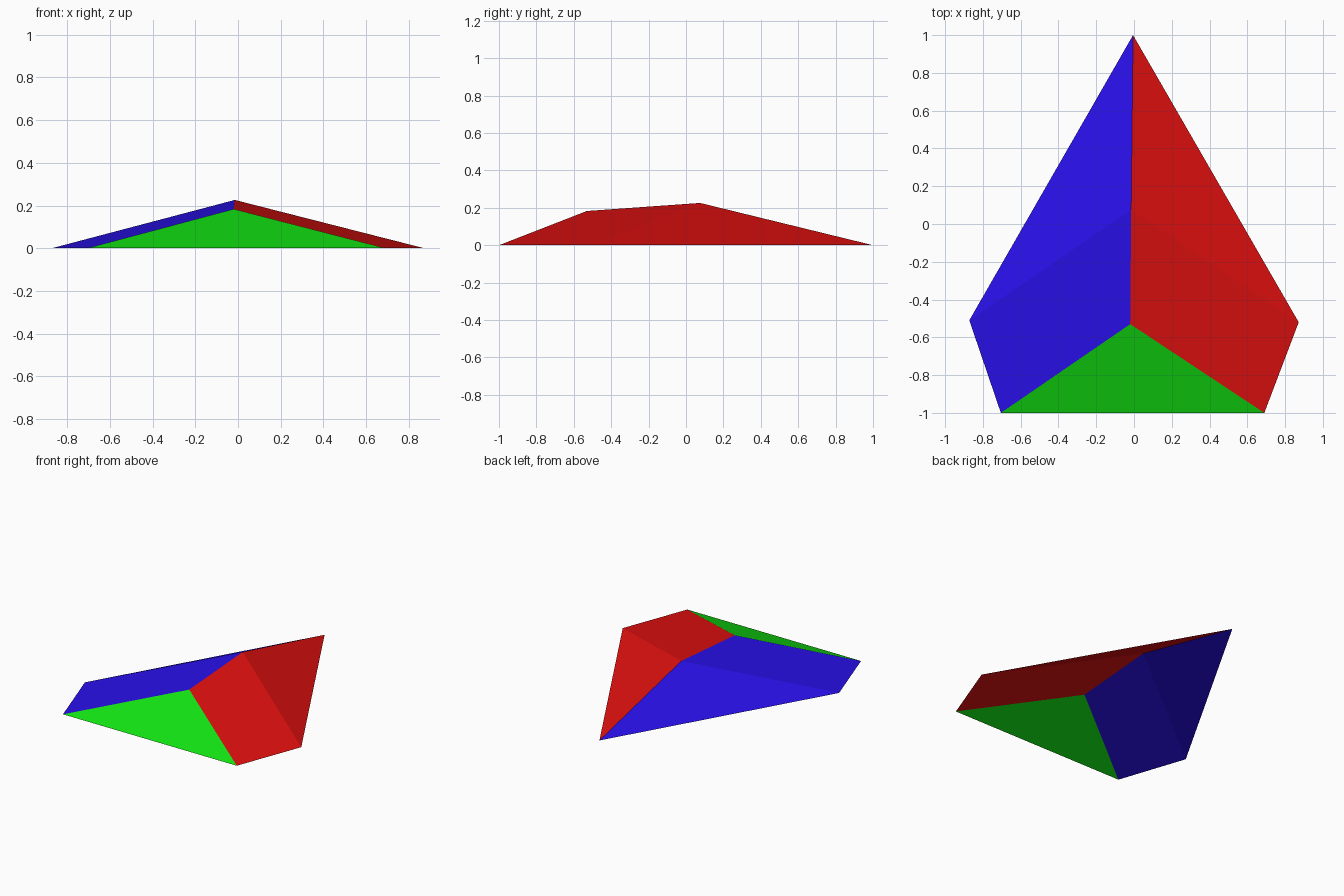
import bpy

if "Cube" in bpy.data.objects:
    bpy.data.objects.remove(bpy.data.objects["Cube"])

# Flat colours
def make_mat(name, rgb):
    m = bpy.data.materials.new(name)
    m.diffuse_color = (*rgb, 1)
    m.use_nodes = True
    m.node_tree.nodes["Principled BSDF"].inputs["Base Color"].default_value = m.diffuse_color
    return m

red = make_mat("red", (0.76, 0.005, 0.005))
green = make_mat("green", (0.006, 0.78, 0.006))
blue = make_mat("blue", (0.022, 0.005, 0.80))

# Corner points of the open faceted shell
tip = (-0.005, 1.0, 0)
left = (-0.872, -0.51, 0)
right = (0.872, -0.52, 0)
front_left = (-0.705, -1.0, 0)
front_right = (0.69, -1.0, 0)
peak = (-0.015, 0.075, 0.226)
ridge_front = (-0.02, -0.53, 0.183)


def panel(name, faces, mat):
    points = list(dict.fromkeys(p for f in faces for p in f))
    mesh = bpy.data.meshes.new(name)
    mesh.from_pydata(points, [], [[points.index(p) for p in f] for f in faces])
    mesh.materials.append(mat)
    obj = bpy.data.objects.new(name, mesh)
    bpy.context.collection.objects.link(obj)


# Sloping panels, wound so they face outward; the underside stays open
panel("right_slope", [(tip, peak, right),
                      (peak, ridge_front, front_right, right)], red)
panel("left_slope", [(tip, left, peak),
                     (peak, left, front_left, ridge_front)], blue)
panel("front_slope", [(ridge_front, front_left, front_right)], green)
